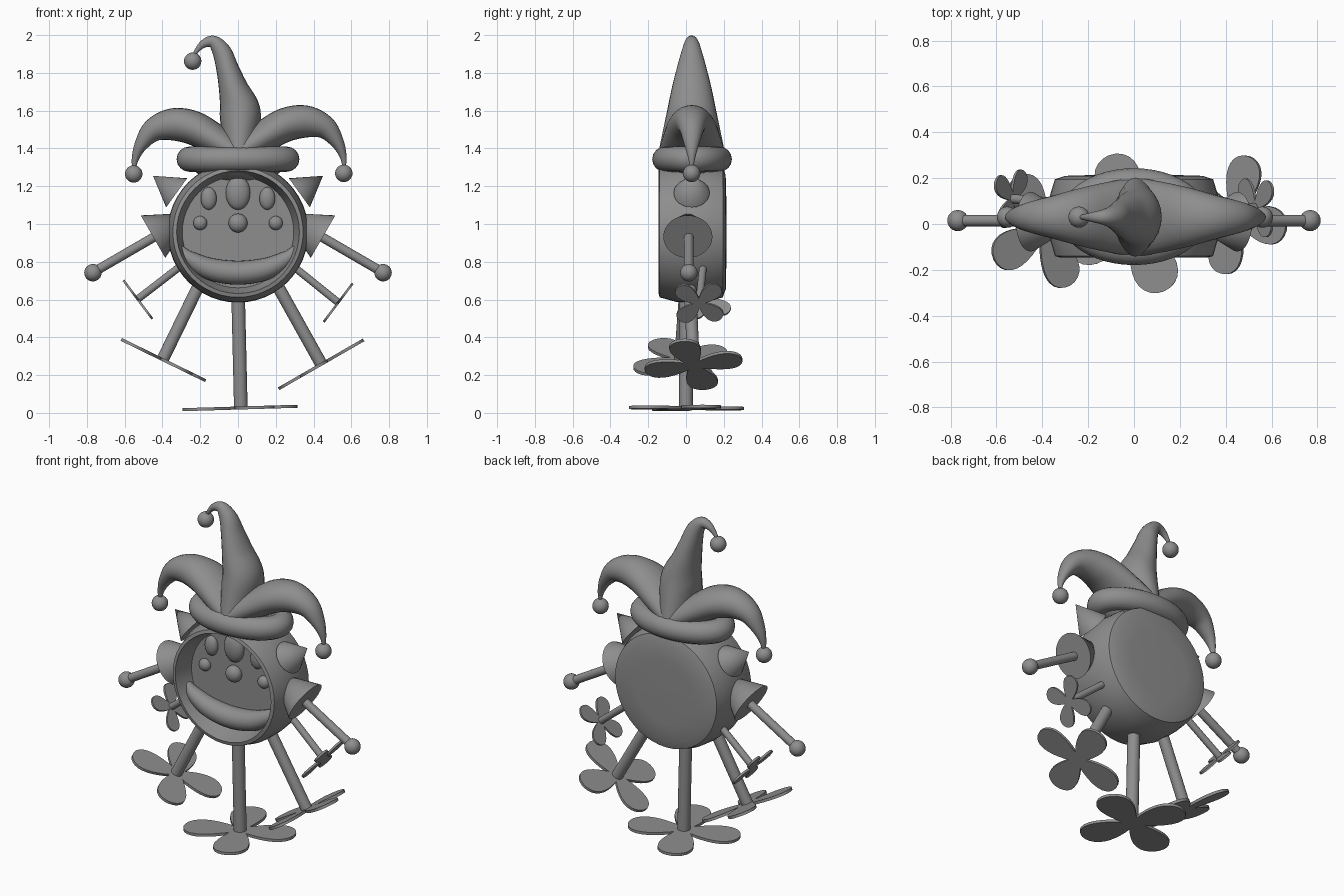
import bpy, bmesh, math
from mathutils import Vector, Matrix

if "Cube" in bpy.data.objects:
    bpy.data.objects.remove(bpy.data.objects["Cube"])

grey = bpy.data.materials.new("plain_grey")
grey.diffuse_color = (0.27, 0.27, 0.27, 1)
grey.use_nodes = True
grey.node_tree.nodes["Principled BSDF"].inputs["Base Color"].default_value = grey.diffuse_color


def finish(name, bm, angle=40):
    bmesh.ops.remove_doubles(bm, verts=bm.verts, dist=1e-5)
    bmesh.ops.recalc_face_normals(bm, faces=bm.faces)
    me = bpy.data.meshes.new(name)
    bm.to_mesh(me)
    bm.free()
    ob = bpy.data.objects.new(name, me)
    bpy.context.collection.objects.link(ob)
    me.materials.append(grey)
    bpy.ops.object.select_all(action='DESELECT')
    bpy.context.view_layer.objects.active = ob
    ob.select_set(True)
    bpy.ops.object.shade_smooth_by_angle(angle=math.radians(angle))
    return ob


def loft(name, rings, angle=40):
    """Skin a list of closed rings and cap both ends."""
    bm = bmesh.new()
    vs = [[bm.verts.new(p) for p in r] for r in rings]
    n = len(vs[0])
    for a, b in zip(vs, vs[1:]):
        for i in range(n):
            j = (i + 1) % n
            bm.faces.new((a[i], a[j], b[j], b[i]))
    bm.faces.new(vs[0])
    bm.faces.new(vs[-1])
    return finish(name, bm, angle)


def ball(name, loc, size):
    bm = bmesh.new()
    bmesh.ops.create_uvsphere(bm, u_segments=24, v_segments=14, radius=1,
                              matrix=Matrix.Translation(loc) @ Matrix.Diagonal((*size, 1)))
    return finish(name, bm)


def rod(name, p, q, r1, r2, sides=24):
    p, q = Vector(p), Vector(q)
    rot = (q - p).to_track_quat('Z', 'Y').to_matrix().to_4x4()
    bm = bmesh.new()
    bmesh.ops.create_cone(bm, cap_ends=True, segments=sides, radius1=r1, radius2=r2,
                          depth=(q - p).length,
                          matrix=Matrix.Translation((p + q) / 2) @ rot)
    return finish(name, bm)


def sweep(name, pts, y, steps=5, sides=24):
    """Tapered tube in the xz plane; pts are (x, z, half width, half depth)."""
    P = [Vector(p) for p in pts]
    P = [2 * P[0] - P[1]] + P + [2 * P[-1] - P[-2]]
    path = []
    for k in range(1, len(P) - 2):
        a, b, c, d = P[k - 1:k + 3]
        for s in range(steps):
            t = s / steps
            path.append(0.5 * (2 * b + (c - a) * t + (2 * a - 5 * b + 4 * c - d) * t * t
                               + (3 * b - a - 3 * c + d) * t ** 3))
    path.append(P[-2])
    rings = []
    for i, p in enumerate(path):
        t = path[min(i + 1, len(path) - 1)] - path[max(i - 1, 0)]
        n = Vector((-t[1], t[0])).normalized()
        ring = []
        for k in range(sides):
            a = math.tau * k / sides
            w = p[2] * math.cos(a)
            ring.append((p[0] + n.x * w, y + p[3] * math.sin(a), p[1] + n.y * w))
        rings.append(ring)
    return loft(name, rings)


def flower(name, centre, axis, radius, turn, thick=0.016):
    """Four flat egg-shaped petals on a plane square to axis (in xz)."""
    c = Vector(centre)
    w = Vector((axis[0], 0, axis[1])).normalized()
    v = Vector((0, 1, 0))
    u = Vector((-w.z, 0, w.x))
    if w.x < 0:
        u = -u
    bm = bmesh.new()
    for k in range(4):
        a = math.radians(turn + 90 * k)
        d, e = u * math.cos(a) + v * math.sin(a), v * math.cos(a) - u * math.sin(a)
        top, bot = [], []
        for i in range(28):
            th = math.tau * i / 28
            s = (1 - math.cos(th)) / 2
            p = c + radius * (d * (s * 1.03 - 0.03) + e * 0.42 * math.sin(th) * (0.35 + 0.65 * s))
            top.append(bm.verts.new(p + w * thick / 2))
            bot.append(bm.verts.new(p - w * thick / 2))
        bm.faces.new(top)
        bm.faces.new(bot[::-1])
        for i in range(28):
            j = (i + 1) % 28
            bm.faces.new((top[i], bot[i], bot[j], top[j]))
    return finish(name, bm)


# Drum-shaped body with a recessed face
CZ = 0.957
profile = [(0.02, 0.215), (0.2, 0.213), (0.30, 0.21), (0.345, 0.195), (0.365, 0.13), (0.373, 0.05),
           (0.37, -0.05), (0.345, -0.14), (0.325, -0.145), (0.295, -0.03), (0.02, -0.03)]
loft("body", [[(r * math.cos(math.tau * k / 48), y, CZ + r * math.sin(math.tau * k / 48))
               for k in range(48)] for r, y in profile], 35)

# Face: eyes, nose, cheeks, mouth
ball("centre_eye", (0, -0.035, 1.165), (0.065, 0.04, 0.09))
ball("nose", (0, -0.04, 1.005), (0.05, 0.04, 0.05))
for s in (-1, 1):
    ball("side_eye", (s * 0.155, -0.035, 1.135), (0.042, 0.03, 0.06))
    ball("cheek", (s * 0.2, -0.035, 1.005), (0.037, 0.03, 0.037))
half = [(0.305, 0.88, 0.012, 0.02), (0.26, 0.82, 0.04, 0.045), (0.15, 0.763, 0.058, 0.06)]
sweep("mouth", [(-x, z, a, b) for x, z, a, b in half] + [(0, 0.742, 0.063, 0.065)] + half[::-1], -0.055)

# Hat brim: oval ring
bm = bmesh.new()
N, M = 48, 16
grid = []
for i in range(N):
    a = math.tau * i / N
    grid.append([])
    for j in range(M):
        t = math.tau * j / M
        grid[-1].append(bm.verts.new(((0.257 + 0.068 * math.cos(t)) * math.cos(a),
                                      0.032 + (0.143 + 0.068 * math.cos(t)) * math.sin(a),
                                      1.343 + 0.067 * math.sin(t))))
for i in range(N):
    for j in range(M):
        i2, j2 = (i + 1) % N, (j + 1) % M
        bm.faces.new((grid[i][j], grid[i2][j], grid[i2][j2], grid[i][j2]))
finish("hat_brim", bm)
ball("hat_crown", (0, 0.032, 1.34), (0.27, 0.16, 0.12))

# Hat horns with bells
horn = [(0.02, 1.38, 0.08, 0.17), (0.13, 1.45, 0.085, 0.15), (0.24, 1.51, 0.09, 0.125),
        (0.35, 1.527, 0.085, 0.095), (0.45, 1.495, 0.062, 0.068), (0.515, 1.415, 0.035, 0.042),
        (0.545, 1.34, 0.018, 0.02), (0.55, 1.28, 0.008, 0.008)]
sweep("left_horn", [(-x, z, a, b) for x, z, a, b in horn], 0.03)
sweep("right_horn", [(x + 0.012, z + 0.015, a, b) for x, z, a, b in horn], 0.03)
sweep("centre_horn", [(0.005, 1.36, 0.09, 0.18), (0.01, 1.48, 0.1, 0.155), (0.01, 1.6, 0.108, 0.13),
                      (-0.025, 1.72, 0.078, 0.105), (-0.055, 1.82, 0.06, 0.08),
                      (-0.085, 1.91, 0.05, 0.055), (-0.13, 1.963, 0.035, 0.035),
                      (-0.18, 1.955, 0.022, 0.022), (-0.22, 1.915, 0.012, 0.012),
                      (-0.237, 1.875, 0.008, 0.008)], 0.03)
for x, z in ((-0.552, 1.265), (0.56, 1.268), (-0.24, 1.862)):
    ball("bell", (x, 0.03, z), (0.046, 0.046, 0.046))

# Spikes, shoulder funnels and arms
for s in (-1, 1):
    rod("spike", (s * 0.325, 0.03, 1.165), (s * 0.45, 0.03, 1.255), 0.095, 0.0)
    rod("shoulder_funnel", (s * 0.23, 0.01, 1.06), (s * 0.45, 0.01, 0.933), 0.0, 0.13, 32)
    rod("arm", (s * 0.42, 0.015, 0.945), (s * 0.765, 0.015, 0.745), 0.025, 0.025)
    ball("hand", (s * 0.768, 0.015, 0.742), (0.046, 0.046, 0.046))

# Legs and flower feet
rod("centre_leg", (0, 0, 0.65), (0.015, 0, 0.025), 0.036, 0.036)
flower("centre_foot", (0.01, 0.003, 0.026), (0.03, -1), 0.32, 22)
rod("left_leg", (-0.2, 0.0, 0.69), (-0.4, -0.03, 0.28), 0.033, 0.033)
flower("left_foot", (-0.395, -0.03, 0.28), (-0.44, -0.9), 0.27, -28)
rod("right_leg", (0.2, 0.02, 0.69), (0.44, 0.04, 0.26), 0.033, 0.033)
flower("right_foot", (0.44, 0.04, 0.257), (0.5, -0.87), 0.265, 75)
rod("left_small_leg", (-0.3, 0.09, 0.78), (-0.53, 0.11, 0.603), 0.02, 0.02)
flower("left_small_foot", (-0.53, 0.11, 0.6), (-0.8, -0.6), 0.145, 35, 0.012)
rod("right_small_leg", (0.3, 0.09, 0.77), (0.53, 0.07, 0.585), 0.02, 0.02)
flower("right_small_foot", (0.53, 0.07, 0.583), (0.8, -0.6), 0.155, 42, 0.012)
